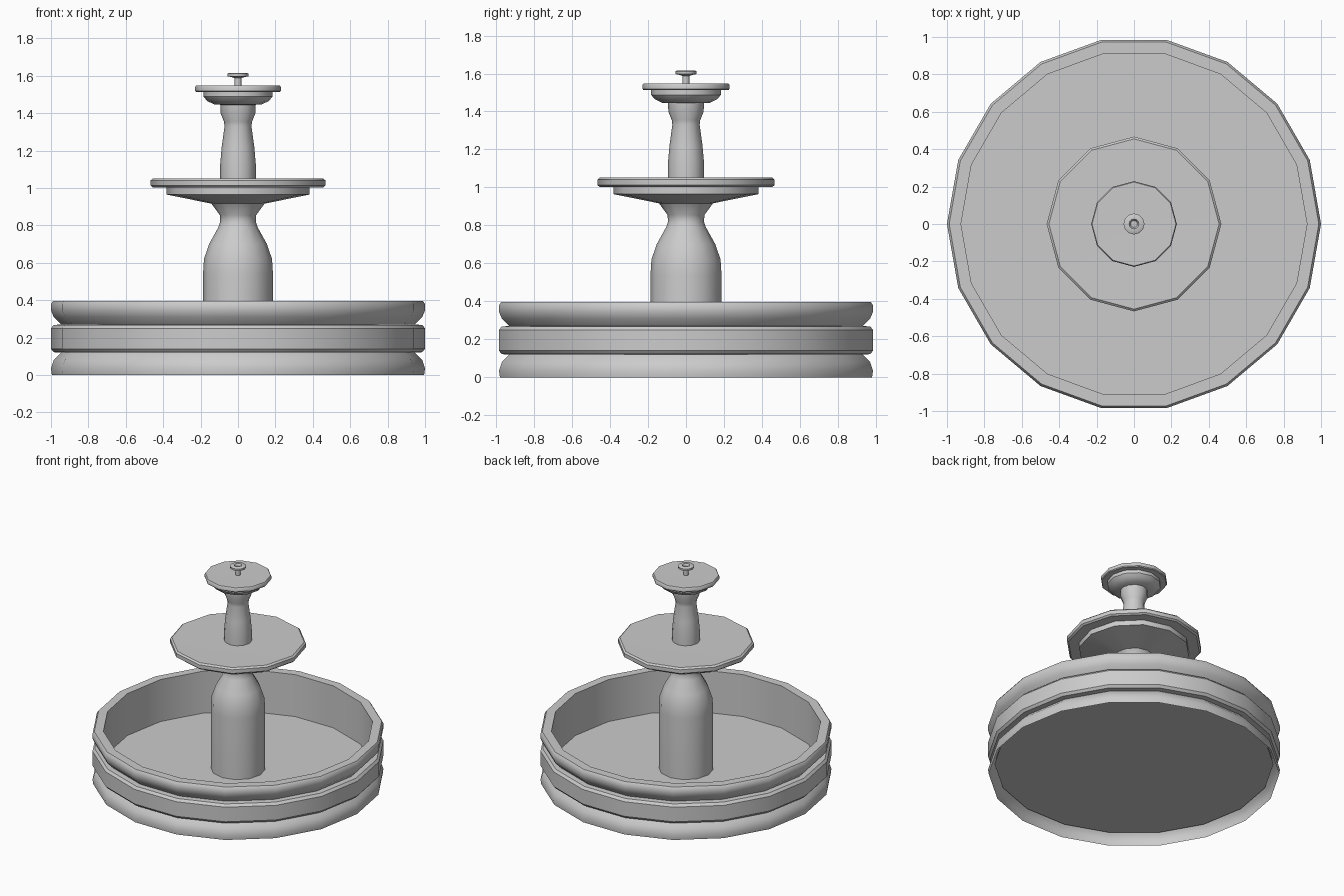
import bpy, bmesh
from math import sin, cos, tau, radians


def lathe(name, profile, sides, flip=False):
    """Revolve (radius, z) points around z; radius 0 closes to a pole."""
    bm = bmesh.new()
    rings = []
    for r, z in profile:
        if r == 0:
            rings.append([bm.verts.new((0, 0, z))] * sides)
        else:
            rings.append([bm.verts.new((r * cos(tau * i / sides), r * sin(tau * i / sides), z))
                          for i in range(sides)])
    for a, b in zip(rings, rings[1:]):
        for i in range(sides):
            j = (i + 1) % sides
            quad = list(dict.fromkeys((a[i], a[j], b[j], b[i])))
            bm.faces.new(quad[::-1] if flip else quad)
    mesh = bpy.data.meshes.new(name)
    bm.to_mesh(mesh)
    bm.free()
    ob = bpy.data.objects.new(name, mesh)
    bpy.context.collection.objects.link(ob)
    bpy.ops.object.select_all(action='DESELECT')
    ob.select_set(True)
    bpy.context.view_layer.objects.active = ob
    bpy.ops.object.shade_smooth_by_angle(angle=radians(38))
    return ob


# Basin: open-bottomed wall of three stacked mouldings, rim and inner wall
lathe("basin_wall", [
    (0.995, 0), (1.0, 0.035), (0.985, 0.08), (0.945, 0.12),
    (0.985, 0.122), (1.0, 0.14), (1.0, 0.25), (0.985, 0.268), (0.945, 0.27),
    (0.985, 0.31), (1.0, 0.345), (1.0, 0.38), (0.988, 0.397), (0.925, 0.397),
    (0.925, 0.08)], 18)

# Raised basin floor
lathe("basin_floor", [(0.955, 0.08), (0, 0.08)], 18)

# Lower pedestal
lathe("lower_column", [
    (0.187, 0.08), (0.187, 0.54), (0.182, 0.62), (0.155, 0.70), (0.105, 0.79),
    (0.095, 0.82), (0.097, 0.855), (0.145, 0.92)], 12)

# Middle dish with stepped underside
lathe("middle_dish", [
    (0.14, 0.916), (0.382, 0.965), (0.382, 1.002), (0.455, 1.003),
    (0.467, 1.013), (0.467, 1.041), (0.455, 1.052), (0, 1.048)], 12)

# Upper pedestal
lathe("upper_column", [
    (0.095, 1.045), (0.095, 1.13), (0.087, 1.22), (0.072, 1.33), (0.075, 1.355),
    (0.093, 1.40), (0.095, 1.45)], 12)

# Top dish: rounded bowl, step and lip
lathe("top_dish", [
    (0, 1.442), (0.125, 1.446), (0.165, 1.465), (0.184, 1.488), (0.184, 1.512),
    (0.224, 1.513), (0.229, 1.519), (0.229, 1.54), (0.224, 1.547), (0, 1.544)], 12)

# Water nozzle with a small hollow cup
lathe("nozzle", [
    (0.018, 1.54), (0.018, 1.587), (0.035, 1.593), (0.055, 1.597), (0.056, 1.611),
    (0.048, 1.616), (0.026, 1.616), (0.018, 1.60), (0, 1.60)], 12)
